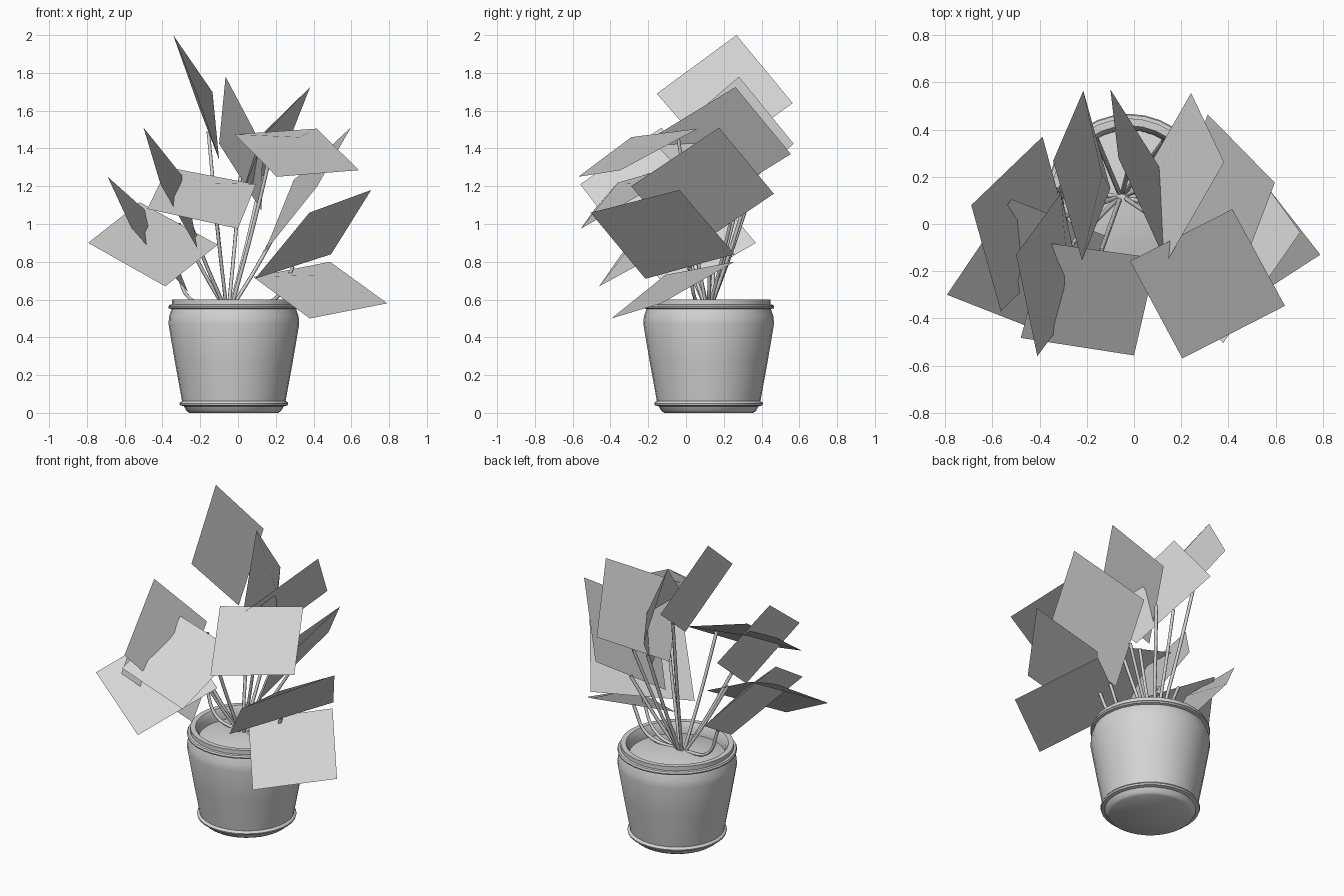
import bpy
import math
from mathutils import Vector

cube = bpy.data.objects.get("Cube")
if cube:
    bpy.data.objects.remove(cube, do_unlink=True)

grey = bpy.data.materials.new("plain_grey")
grey.use_nodes = True
grey.diffuse_color = (0.66, 0.66, 0.66, 1)
grey.node_tree.nodes["Principled BSDF"].inputs["Base Color"].default_value = (0.66, 0.66, 0.66, 1)

POT = Vector((-0.022, 0.12, 0))


def add_mesh(name, verts, faces):
    mesh = bpy.data.meshes.new(name)
    mesh.from_pydata(verts, [], faces)
    mesh.materials.append(grey)
    obj = bpy.data.objects.new(name, mesh)
    bpy.context.collection.objects.link(obj)
    return obj


def smooth(obj, angle):
    bpy.ops.object.select_all(action="DESELECT")
    obj.select_set(True)
    bpy.context.view_layer.objects.active = obj
    bpy.ops.object.shade_smooth_by_angle(angle=math.radians(angle))


def lathe(name, profile, sides=32):
    """Turn a (radius, height) profile about the pot axis."""
    verts, faces = [], []
    for r, z in profile:
        for i in range(sides):
            a = math.tau * i / sides
            verts.append(POT + Vector((r * math.cos(a), r * math.sin(a), z)))
    for j in range(len(profile) - 1):
        for i in range(sides):
            k = (i + 1) % sides
            a, b = j * sides, (j + 1) * sides
            faces.append((a + i, a + k, b + k, b + i))
    obj = add_mesh(name, verts, faces)
    smooth(obj, 40)


def leaf(name, corners, peak=0.09):
    """Square leaf card raised to a low point, with even shading over its face."""
    top, back, bottom, front = corners
    normal = (back - front).cross(top - bottom).normalized()
    if normal.z < 0:
        normal.negate()
    centre = (top + back + bottom + front) / 4 + normal * peak
    faces = [(i, (i + 1) % 4, 4) for i in range(4)]
    mesh = add_mesh(name, corners + [centre], faces).data
    if mesh.polygons[0].normal.dot(normal) < 0:
        mesh.flip_normals()
    mesh.normals_split_custom_set([normal] * len(mesh.loops))


def stem(name, end):
    """Thin stalk from the soil to the inner edge of a leaf; low ones bow out."""
    start = Vector((-0.05 + 0.08 * end.x, 0.11 + 0.06 * end.y, 0.56))
    out, rise = (0.7, 0.2) if end.z < 0.9 else (0.5, 0.47)
    mid = start.lerp(end, out)
    mid.z = start.z + (end.z - start.z) * rise
    curve = bpy.data.curves.new(name, "CURVE")
    curve.dimensions = "3D"
    curve.bevel_depth = 0.01
    curve.bevel_resolution = 1
    curve.resolution_u = 5
    spline = curve.splines.new("BEZIER")
    spline.bezier_points.add(2)
    for point, co in zip(spline.bezier_points, (start, mid, end)):
        point.co = co
        point.handle_left_type = point.handle_right_type = "AUTO"
    curve.materials.append(grey)
    obj = bpy.data.objects.new(name, curve)
    bpy.context.collection.objects.link(obj)


# Pot with foot ring, rounded shoulder and rim
lathe("pot", [
    (0, 0), (0.235, 0), (0.25, 0.01), (0.264, 0.035), (0.285, 0.04),
    (0.288, 0.05), (0.283, 0.058), (0.274, 0.062), (0.312, 0.27),
    (0.346, 0.47), (0.343, 0.51), (0.33, 0.55), (0.345, 0.554),
    (0.347, 0.562), (0.342, 0.572), (0.328, 0.574), (0.328, 0.6),
    (0.297, 0.6), (0.28, 0.57), (0.278, 0.52)])

# Domed soil
lathe("soil", [(0.279, 0.53), (0.2, 0.55), (0.1, 0.565), (0, 0.57)])

# Leaf corners: outer tip, back, inner bottom, front
LEAVES = {
    "tall_left": ((-.343, .267, 2), (-.215, .565, 1.64), (-.1, .15, 1.34), (-.22, -.155, 1.69)),
    "tall_middle": ((-.066, .28, 1.78), (-.1, .57, 1.425), (.125, .17, 1.07), (.13, -.15, 1.41)),
    "tall_right": ((.382, .262, 1.725), (.242, .555, 1.37), (.01, .15, 1.12), (.145, -.15, 1.475)),
    "upper_side_right": ((.597, .175, 1.51), (.313, .465, 1.16), (.14, .005, .85), (.42, -.29, 1.2)),
    "lower_side_right": ((.705, -.035, 1.18), (.493, .257, .84), (.09, -.215, .71), (.378, -.505, 1.06)),
    "low_right": ((.79, -.13, .58), (.487, .257, .8), (.08, -.01, .72), (.38, -.395, .5)),
    "front_right": ((.64, -.347, 1.285), (.417, .063, 1.505), (-.017, -.157, 1.475), (.205, -.57, 1.25)),
    "front_left": ((-.48, -.483, 1.08), (-.372, -.08, 1.3), (.095, -.145, 1.21), (0, -.557, .975)),
    "low_left": ((-.793, -.3, .9), (-.52, .105, 1.115), (-.107, -.055, .89), (-.385, -.46, .67)),
    "lower_side_left": ((-.69, .08, 1.25), (-.388, .37, .9), (-.265, -.08, .64), (-.565, -.37, .98)),
    "upper_side_left": ((-.5, -.13, 1.51), (-.31, .13, 1.19), (-.215, -.3, .87), (-.41, -.56, 1.21)),
}
for place, points in LEAVES.items():
    corners = [Vector(p) for p in points]
    leaf(place + "_leaf", corners)
    stem(place + "_stem", corners[1].lerp(corners[2], 0.5))
